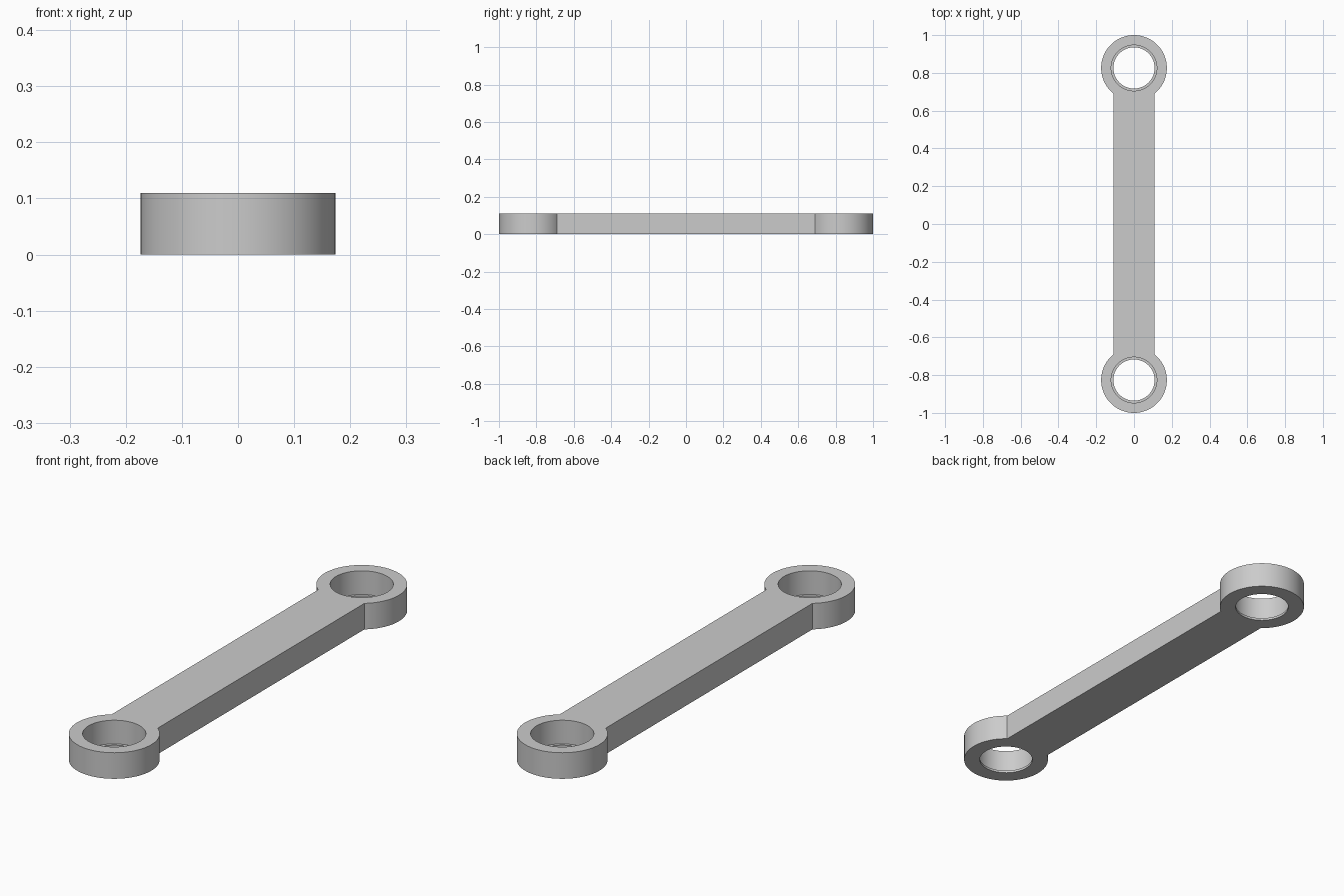
import bpy, bmesh, math

cube = bpy.data.objects.get("Cube")
if cube:
    bpy.data.objects.remove(cube, do_unlink=True)

HEIGHT = 0.11
EYE_Y = 0.826        # centre of each end eye
EYE_R = 0.174
BAR_HALF = 0.108
BORE_R, LIP_R, LIP_Z = 0.121, 0.109, 0.01
SIDES = 96

steel = bpy.data.materials.new("light grey")
steel.use_nodes = True
grey = (0.6, 0.6, 0.6, 1)
steel.diffuse_color = grey
steel.node_tree.nodes["Principled BSDF"].inputs["Base Color"].default_value = grey


def add_object(name, bm):
    bmesh.ops.recalc_face_normals(bm, faces=bm.faces)
    mesh = bpy.data.meshes.new(name)
    bm.to_mesh(mesh)
    bm.free()
    mesh.materials.append(steel)
    obj = bpy.data.objects.new(name, mesh)
    bpy.context.collection.objects.link(obj)
    return obj


def prism(name, outline, z0, z1):
    bm = bmesh.new()
    face = bm.faces.new([bm.verts.new((x, y, z0)) for x, y in outline])
    new = bmesh.ops.extrude_face_region(bm, geom=[face])["geom"]
    verts = [v for v in new if isinstance(v, bmesh.types.BMVert)]
    bmesh.ops.translate(bm, verts=verts, vec=(0, 0, z1 - z0))
    return add_object(name, bm)


def arc(cy, radius, start, end, steps):
    angles = [start + (end - start) * i / steps for i in range(steps + 1)]
    return [(radius * math.cos(a), cy + radius * math.sin(a)) for a in angles]


# Link arm: straight bar flowing into a round eye at each end
neck = math.acos(BAR_HALF / EYE_R)
back = arc(EYE_Y, EYE_R, -neck, math.pi + neck, 72)
front = [(-x, -y) for x, y in back]
arm = prism("link_arm", back + front, 0, HEIGHT)

# Stepped bores: a wide seat above a thin retaining lip
for side in (-1, 1):
    cy = side * EYE_Y
    for radius, z0, z1 in ((BORE_R, LIP_Z, HEIGHT + 0.1), (LIP_R, -0.1, HEIGHT)):
        circle = arc(cy, radius, 0, math.tau, SIDES)[:-1]
        cutter = prism("bore_cutter", circle, z0, z1)
        cutter.hide_render = True
        cut = arm.modifiers.new("bore", "BOOLEAN")
        cut.operation = "DIFFERENCE"
        cut.solver = "EXACT"
        cut.object = cutter
        bpy.ops.object.select_all(action="DESELECT")
        arm.select_set(True)
        bpy.context.view_layer.objects.active = arm
        bpy.ops.object.modifier_apply(modifier=cut.name)
        bpy.data.objects.remove(cutter, do_unlink=True)

bpy.ops.object.shade_smooth_by_angle(angle=math.radians(30))
